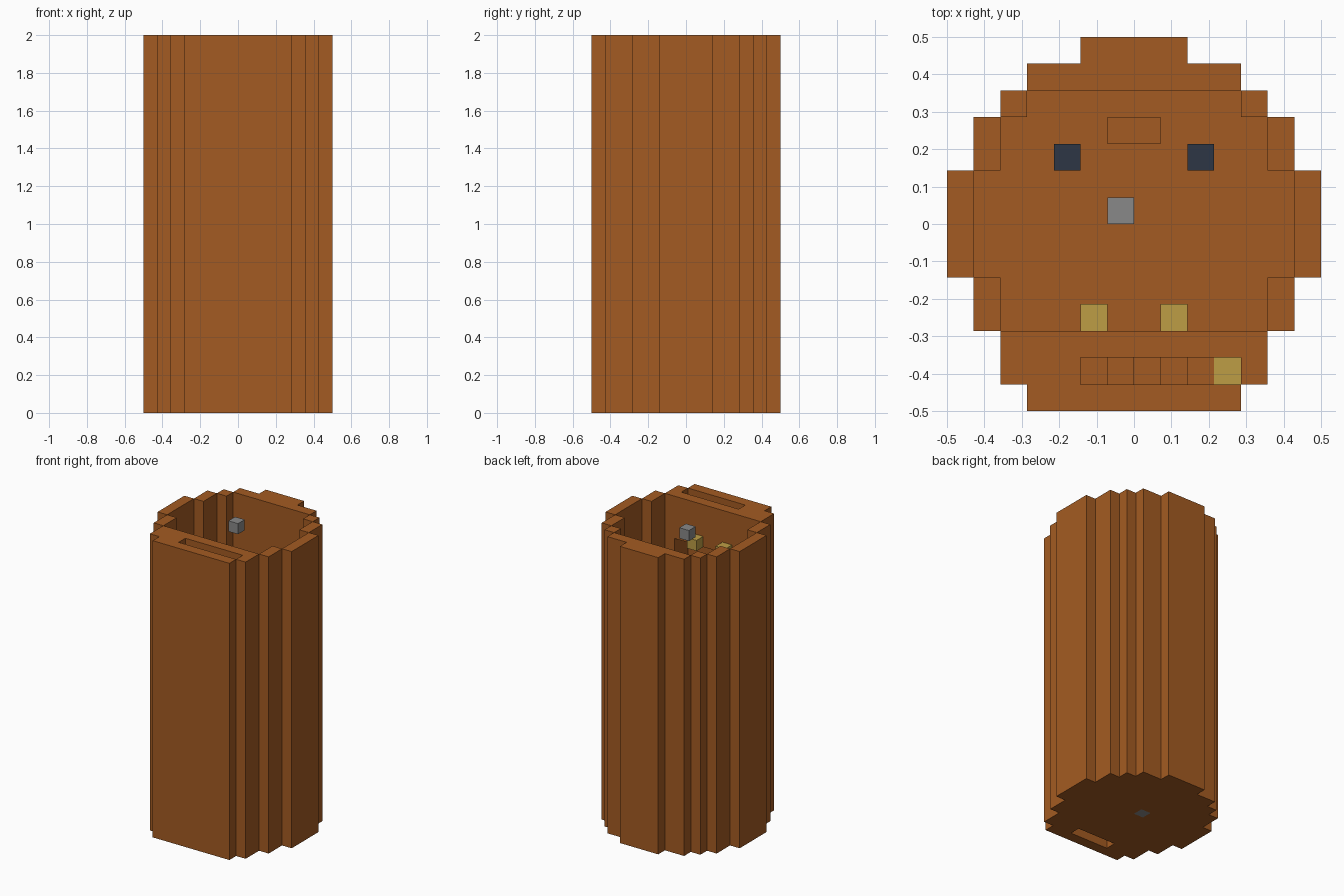
import bpy
import bmesh

U = 1 / 14  # size of one block; all part sizes below are in blocks
TOP = 28

cube = bpy.data.objects.get("Cube")
if cube:
    bpy.data.objects.remove(cube, do_unlink=True)


def material(name, rgb):
    m = bpy.data.materials.new(name)
    m.use_nodes = True
    m.diffuse_color = (*rgb, 1)
    m.node_tree.nodes["Principled BSDF"].inputs["Base Color"].default_value = (*rgb, 1)
    return m


brown = material("warm brown", (0.37, 0.105, 0.016))
gold = material("dull gold", (0.51, 0.34, 0.06))
grey = material("mid grey", (0.25, 0.25, 0.25))
navy = material("dark slate blue", (0.026, 0.037, 0.058))


def prism(name, points, z0, z1, mat):
    """Extrude a flat outline from z0 up to z1."""
    bm = bmesh.new()
    base = bm.faces.new([bm.verts.new((x * U, y * U, z0 * U)) for x, y in points])
    grown = bmesh.ops.extrude_face_region(bm, geom=[base])["geom"]
    verts = [g for g in grown if isinstance(g, bmesh.types.BMVert)]
    bmesh.ops.translate(bm, verts=verts, vec=(0, 0, (z1 - z0) * U))
    bmesh.ops.recalc_face_normals(bm, faces=bm.faces)
    mesh = bpy.data.meshes.new(name)
    bm.to_mesh(mesh)
    bm.free()
    mesh.materials.append(mat)
    ob = bpy.data.objects.new(name, mesh)
    bpy.context.collection.objects.link(ob)
    return ob


def box(name, x0, x1, y0, y1, z0, z1, mat):
    return prism(name, [(x0, y0), (x1, y0), (x1, y1), (x0, y1)], z0, z1, mat)


def stepped(rows, end):
    """Mirrored stepped outline from rows of (start y, half width)."""
    side = []
    for (y, w), y2 in zip(rows, [r[0] for r in rows[1:]] + [end]):
        side += [(w, y), (w, y2)]
    return side + [(-x, y) for x, y in reversed(side)]


def cut(target, cutter):
    mod = target.modifiers.new("cut", "BOOLEAN")
    mod.operation = "DIFFERENCE"
    mod.solver = "EXACT"
    mod.object = cutter
    bpy.ops.object.select_all(action="DESELECT")
    bpy.context.view_layer.objects.active = target
    target.select_set(True)
    bpy.ops.object.modifier_apply(modifier=mod.name)
    bpy.data.objects.remove(cutter, do_unlink=True)


# Tower wall with floor, hollowed from the top
outer = stepped([(-7, 4), (-6, 5), (-4, 6), (-2, 7), (2, 6), (4, 5), (5, 4), (6, 2)], 7)
inner = stepped([(-4, 5), (-2, 6), (2, 5), (4, 4)], 5)
tower = prism("tower_wall", outer, 0, TOP, brown)
cut(tower, prism("room_cutter", inner, 1, TOP + 2, brown))

# Doorway in the thick front wall, stair shaft above it, slot underneath
cut(tower, box("doorway_cutter", -2, 4, -6, -3, 18, 24, brown))
cut(tower, box("shaft_cutter", -2, 4, -6, -5, 20, TOP + 2, brown))
cut(tower, box("slot_cutter", -2, 2, -6, -5, -1, 6, brown))
cut(tower, box("drain_cutter", -1, 0, 0, 1, -1, 2, brown))

# Stairs in the shaft, with a lamp at the foot
for i in range(5):
    box(f"stair_{i + 1}", i - 2, i - 1, -6, -5, 18, 23 - i, brown)
box("stair_lamp", 3, 4, -6, -5, 18, 19, gold)

# Lamps above the doorway and seats on the floor, in pairs
for side, s in (("left", 1), ("right", -1)):
    box(f"{side}_wall_lamp", *sorted((s, 2 * s)), -4, -3, 24, 25, gold)
    box(f"{side}_seat", *sorted((2 * s, 3 * s)), 2, 3, 1, 2, navy)

# Bench, floor block and hanging block
box("bench", -1, 1, 3, 4, 1, 2, brown)
box("floor_block", -1, 0, 0, 1, 0, 1, grey)
box("hanging_block", -1, 0, 0, 1, TOP - 1, TOP, grey)
